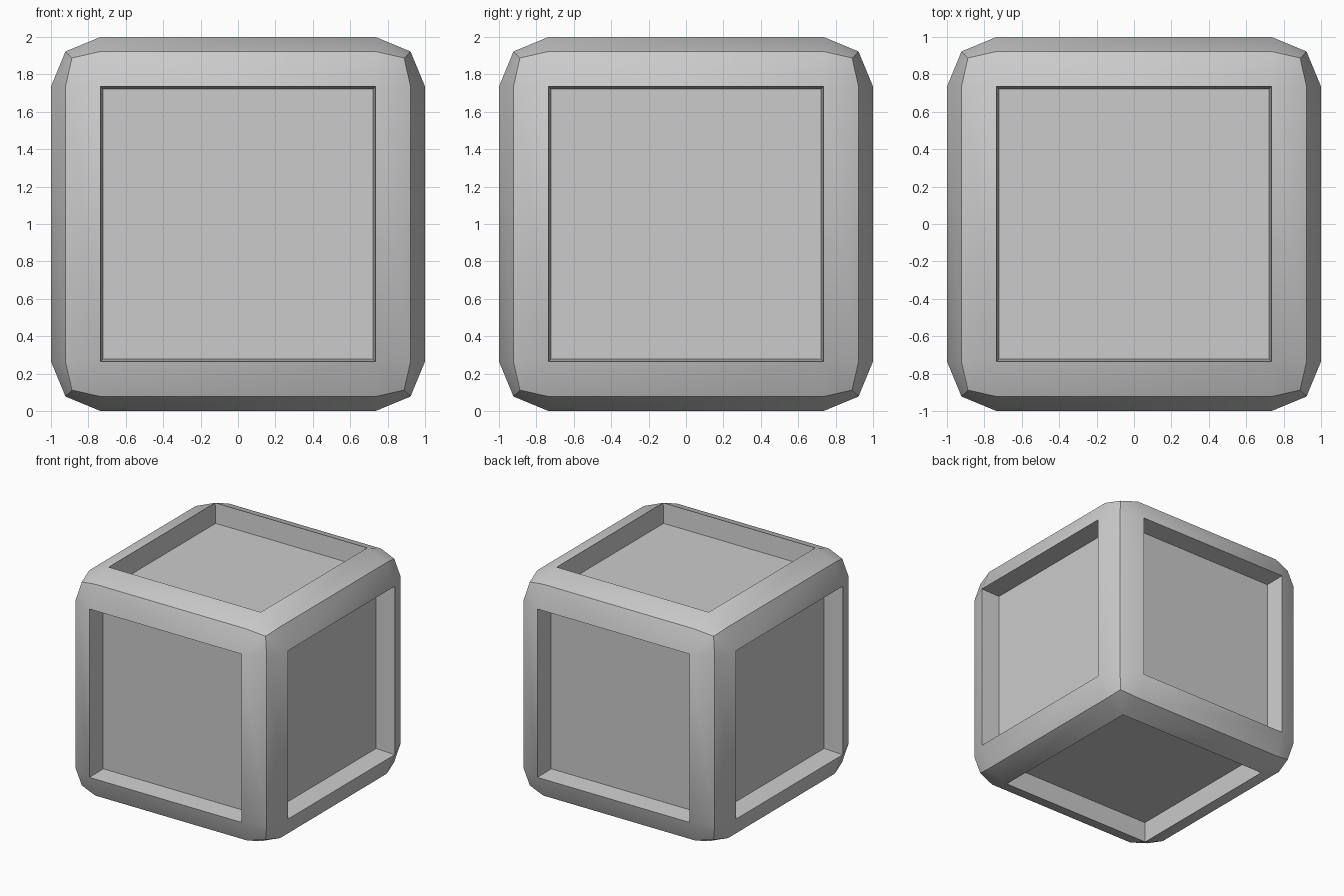
import bpy, bmesh, math

if "Cube" in bpy.data.objects:
    bpy.data.objects.remove(bpy.data.objects["Cube"])

BEVEL = 0.265   # width of the chamfered frame
DEPTH = 0.17    # panel recess
TAPER = 0.02    # inward slope of the recess walls

# Cube with two-segment rounded edges
bm = bmesh.new()
bmesh.ops.create_cube(bm, size=2)
bmesh.ops.bevel(bm, geom=bm.edges[:], offset=BEVEL, offset_type='OFFSET',
                segments=2, profile=0.5, affect='EDGES')

# Sunken panel on each of the six sides
bm.normal_update()
panels = [f for f in bm.faces if max(abs(c) for c in f.normal) > 0.999]
bmesh.ops.inset_individual(bm, faces=panels, thickness=TAPER, depth=-DEPTH)
bmesh.ops.translate(bm, verts=bm.verts[:], vec=(0, 0, 1))
bmesh.ops.recalc_face_normals(bm, faces=bm.faces[:])

mesh = bpy.data.meshes.new("crate")
bm.to_mesh(mesh)
bm.free()
crate = bpy.data.objects.new("crate", mesh)
bpy.context.collection.objects.link(crate)

# Soft corners, crisp frame edges
bpy.context.view_layer.objects.active = crate
crate.select_set(True)
bpy.ops.object.shade_smooth_by_angle(angle=math.radians(30))
